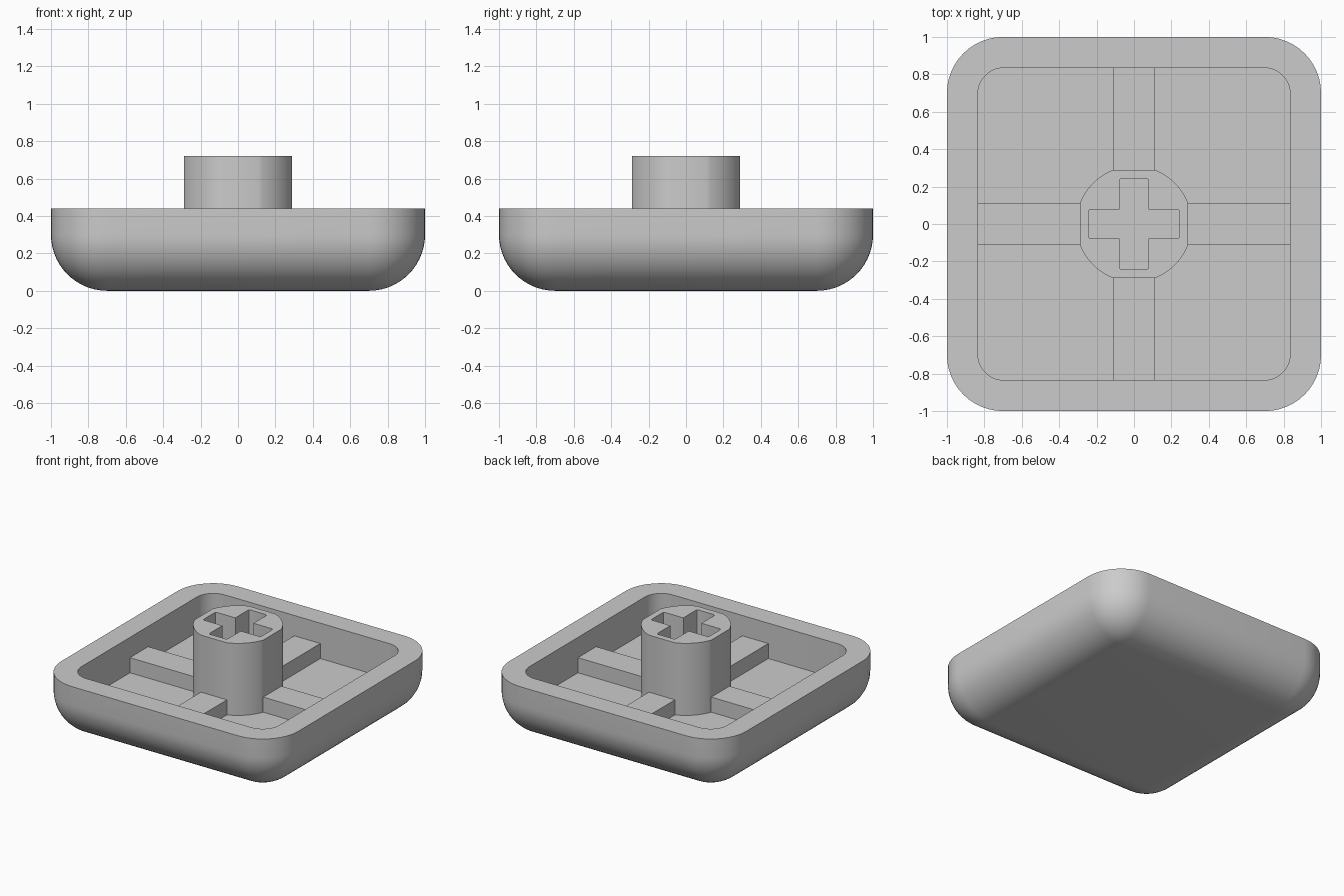
import bpy, bmesh, math

default = bpy.data.objects.get("Cube")
if default:
    bpy.data.objects.remove(default, do_unlink=True)

grey = bpy.data.materials.new("light_grey_plastic")
grey.use_nodes = True
grey.diffuse_color = (0.6, 0.6, 0.6, 1)
grey.node_tree.nodes["Principled BSDF"].inputs["Base Color"].default_value = (0.6, 0.6, 0.6, 1)

FLOOR, RIB_TOP, RIM, STEM_TOP = 0.17, 0.285, 0.44, 0.72


def finish(bm, name):
    """Turn a bmesh into a named object with the plastic material."""
    bmesh.ops.remove_doubles(bm, verts=bm.verts, dist=1e-5)
    bmesh.ops.recalc_face_normals(bm, faces=bm.faces)
    mesh = bpy.data.meshes.new(name)
    bm.to_mesh(mesh)
    bm.free()
    mesh.materials.append(grey)
    obj = bpy.data.objects.new(name, mesh)
    bpy.context.collection.objects.link(obj)
    return obj


def loft(rings):
    """Skin equal-length rings of points and cap both ends."""
    bm = bmesh.new()
    loops = [[bm.verts.new(p) for p in ring] for ring in rings]
    for a, b in zip(loops, loops[1:]):
        for i in range(len(a)):
            j = (i + 1) % len(a)
            bm.faces.new((a[i], a[j], b[j], b[i]))
    bm.faces.new(loops[0])
    bm.faces.new(loops[-1])
    return bm


def prism(outline, z0, z1):
    return loft([[(x, y, z) for x, y in outline] for z in (z0, z1)])


def rounded_square(core, radius, z, steps=12):
    """Square whose corner arcs are centred at +-core."""
    points = []
    for quarter, (sx, sy) in enumerate(((1, 1), (-1, 1), (-1, -1), (1, -1))):
        for i in range(steps + 1):
            a = math.pi / 2 * (quarter + i / steps)
            points.append((sx * core + radius * math.cos(a),
                           sy * core + radius * math.sin(a), z))
    return points


def smooth(obj):
    bpy.ops.object.select_all(action='DESELECT')
    obj.select_set(True)
    bpy.context.view_layer.objects.active = obj
    bpy.ops.object.shade_smooth_by_angle(angle=math.radians(30))


# Hollow shell: rounded underside, straight wall, rim and recessed floor
R = 0.3
rings = []
for k in range(15):
    t = math.pi / 2 * k / 14
    rings.append(rounded_square(1 - R, R * math.sin(t), R - R * math.cos(t)))
rings.append(rounded_square(1 - R, R, RIM))
rings.append(rounded_square(0.695, 0.14, RIM))
rings.append(rounded_square(0.695, 0.14, FLOOR))
smooth(finish(loft(rings), "shell"))

# Stem: cylinder with four flattened sides
flat, radius = 0.29, 0.31
corner = math.acos(flat / radius)
outline = []
for quarter in range(4):
    for i in range(13):
        a = quarter * math.pi / 2 + corner + (math.pi / 2 - 2 * corner) * i / 12
        outline.append((radius * math.cos(a), radius * math.sin(a)))
stem = finish(prism(outline, FLOOR - 0.01, STEM_TOP), "stem")

# Cross-shaped socket cut into the stem
L, W = 0.243, 0.077
cross = []
for quarter in range(4):
    c, s = round(math.cos(quarter * math.pi / 2)), round(math.sin(quarter * math.pi / 2))
    for x, y in ((L, -W), (L, W), (W, W)):
        cross.append((x * c - y * s, x * s + y * c))
bm = prism(cross, 0.22, STEM_TOP + 0.1)
ends = [e for e in bm.edges
        if abs(e.verts[0].co.z - e.verts[1].co.z) > 0.1
        and max(abs(e.verts[0].co.x), abs(e.verts[0].co.y)) > 0.2]
bmesh.ops.bevel(bm, geom=ends, offset=0.012, segments=2, profile=0.5, affect='EDGES')
cutter = finish(bm, "socket_cutter")
cutter.hide_render = True
cut = stem.modifiers.new("socket", 'BOOLEAN')
cut.operation = 'DIFFERENCE'
cut.solver = 'EXACT'
cut.object = cutter
bpy.context.view_layer.objects.active = stem
bpy.ops.object.modifier_apply(modifier=cut.name)
bpy.data.objects.remove(cutter, do_unlink=True)
smooth(stem)

# Four ribs from the stem to the walls
for quarter, side in enumerate(("left", "back", "right", "front")):
    rib = finish(prism([(0.27, -0.11), (0.845, -0.11), (0.845, 0.11), (0.27, 0.11)],
                       FLOOR - 0.01, RIB_TOP), side + "_rib")
    rib.rotation_euler.z = quarter * math.pi / 2
